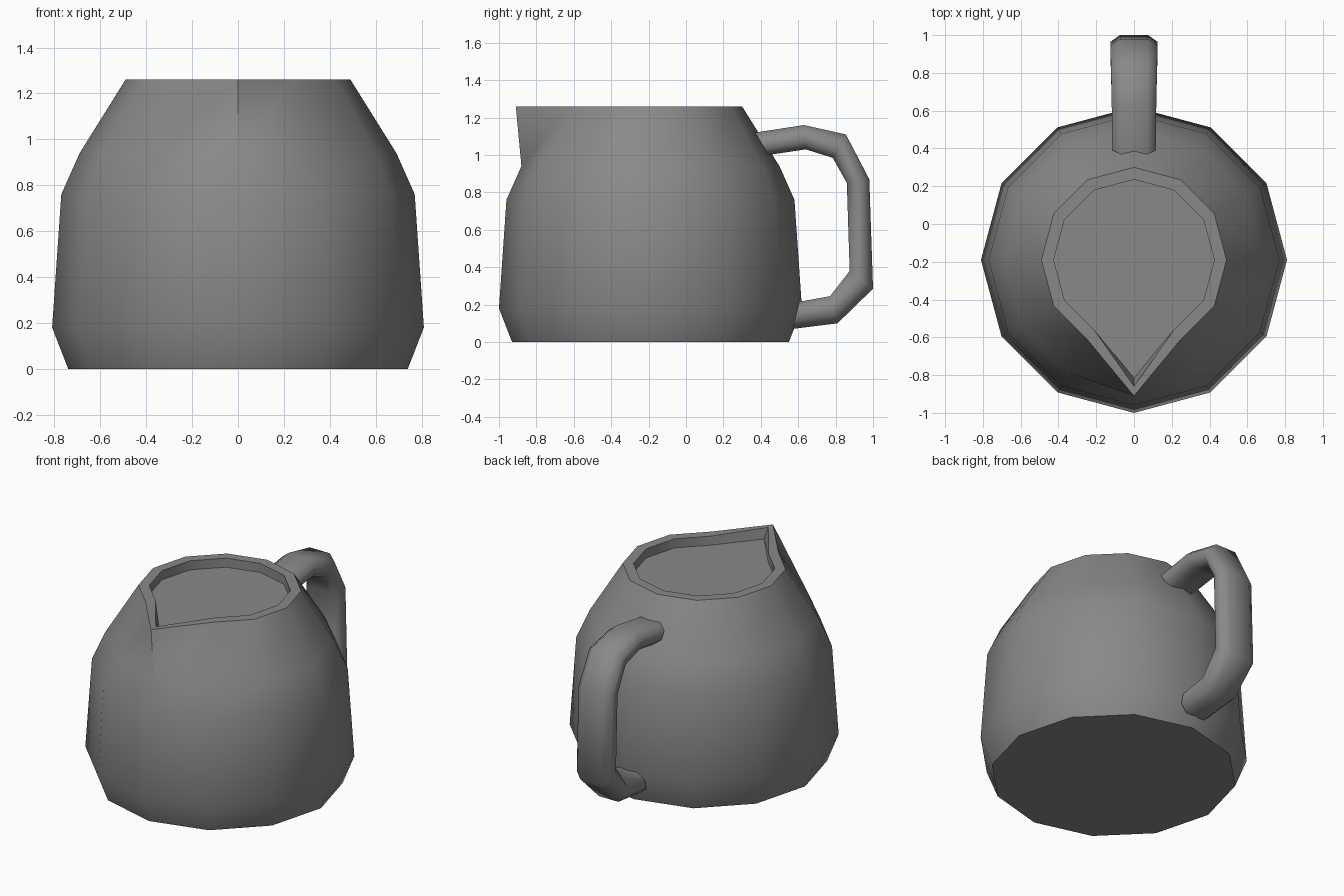
import bpy, math
from mathutils import Vector

if "Cube" in bpy.data.objects:
    bpy.data.objects.remove(bpy.data.objects["Cube"])

CY = -0.19   # body axis offset
N = 12       # body sides

gray = bpy.data.materials.new("gray")
gray.diffuse_color = (0.25, 0.25, 0.25, 1)
gray.use_nodes = True
gray.node_tree.nodes["Principled BSDF"].inputs["Base Color"].default_value = gray.diffuse_color


def make(name, verts, faces, angle):
    me = bpy.data.meshes.new(name)
    me.from_pydata(verts, [], faces)
    me.materials.append(gray)
    ob = bpy.data.objects.new(name, me)
    bpy.context.collection.objects.link(ob)
    bpy.ops.object.select_all(action='DESELECT')
    ob.select_set(True)
    bpy.context.view_layer.objects.active = ob
    bpy.ops.object.mode_set(mode='EDIT')
    bpy.ops.mesh.select_all(action='SELECT')
    bpy.ops.mesh.normals_make_consistent(inside=False)
    bpy.ops.object.mode_set(mode='OBJECT')
    bpy.ops.object.shade_smooth_by_angle(angle=math.radians(angle))
    return ob


def loft(rings):
    """Join equal-length rings with quads and cap both ends."""
    n = len(rings[0])
    verts = [v for r in rings for v in r]
    faces = [(k * n + i, k * n + (i + 1) % n, (k + 1) * n + (i + 1) % n, (k + 1) * n + i)
             for k in range(len(rings) - 1) for i in range(n)]
    faces.append(tuple(reversed(range(n))))
    faces.append(tuple(range((len(rings) - 1) * n, len(rings) * n)))
    return verts, faces


def ring(r, z, spout_y=None):
    pts = []
    for i in range(N):
        a = math.tau * i / N - math.pi / 2
        pts.append((r * math.cos(a), CY + r * math.sin(a), z))
    if spout_y is not None:      # pull the front point out into the pouring lip
        pts[0] = (0, spout_y, z)
    return pts


# Body with pouring lip, rim and shallow recessed top
make("jug_body", *loft([
    ring(0.74, 0), ring(0.81, 0.18), ring(0.77, 0.76), ring(0.69, 0.94),
    ring(0.49, 1.26, -0.91), ring(0.425, 1.26, -0.86), ring(0.425, 1.20, -0.815),
]), 45)

# Handle: flattened eight-sided tube; each station is its outer and inner (y, z)
stations = [
    ((0.37, 1.12), (0.44, 1.00), 0.115),
    ((0.63, 1.16), (0.64, 1.03), 0.118),
    ((0.855, 1.11), (0.785, 0.985), 0.122),
    ((0.98, 0.87), (0.86, 0.85), 0.125),
    ((1.00, 0.285), (0.875, 0.38), 0.125),
    ((0.81, 0.10), (0.77, 0.245), 0.118),
    ((0.57, 0.07), (0.605, 0.215), 0.115),
]
section = [(0.6, 1), (1, 0.42), (1, -0.42), (0.6, -1),
           (-0.6, -1), (-1, -0.42), (-1, 0.42), (-0.6, 1)]
rings = []
for outer, inner, w in stations:
    o, i = Vector((0, *outer)), Vector((0, *inner))
    mid, half = (o + i) / 2, (o - i) / 2
    rings.append([tuple(mid + half * v + Vector((w * u, 0, 0))) for u, v in section])
make("handle", *loft(rings), 60)
